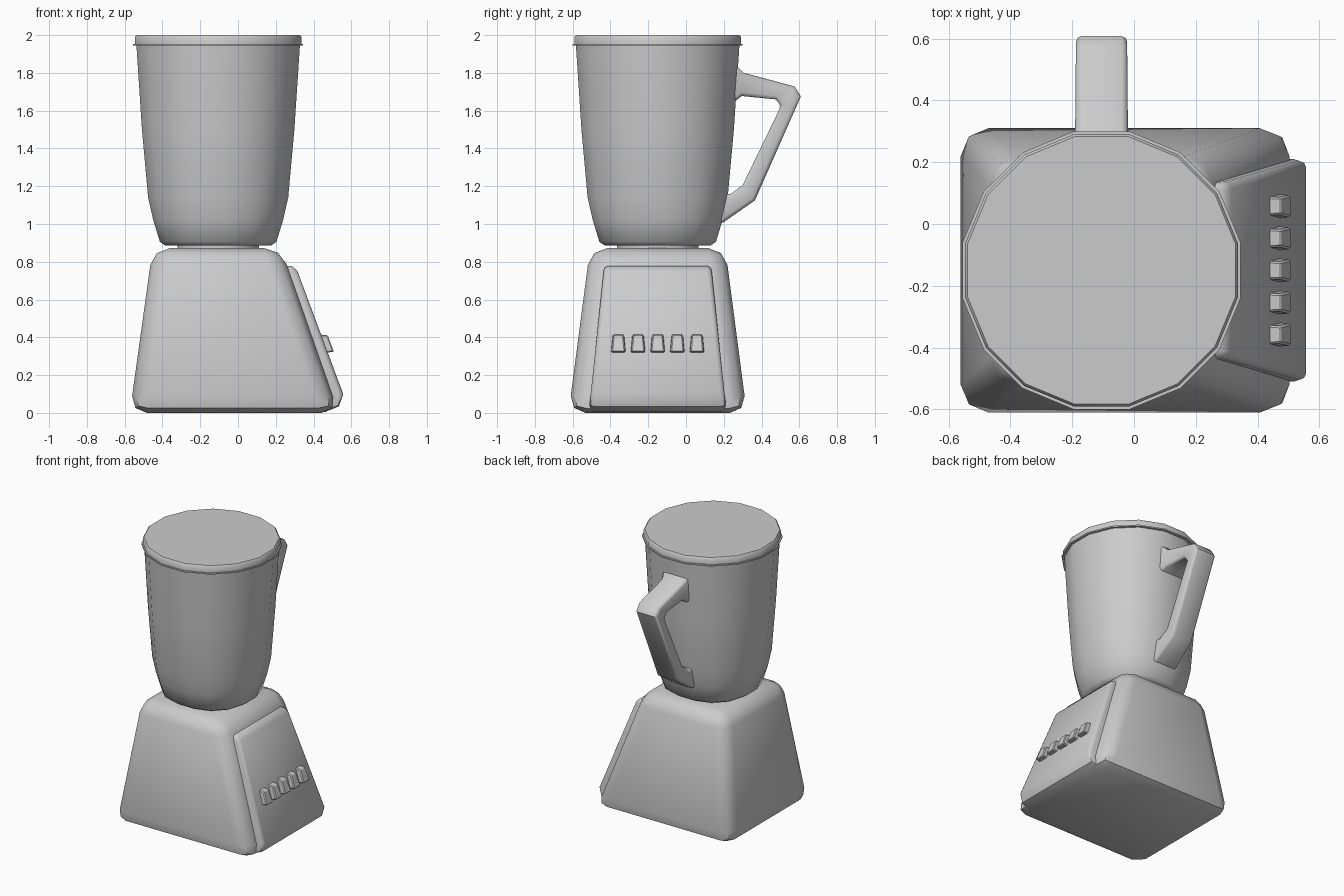
import bpy, bmesh, math
from mathutils import Vector

if "Cube" in bpy.data.objects:
    bpy.data.objects.remove(bpy.data.objects["Cube"])

CX, CY = -0.105, -0.15   # jar axis


def loft(name, rings, bevel=0.0, segs=2, bevel_angle=30, sharp=45):
    """Skin a list of point rings, cap both ends, bevel the sharp edges."""
    bm = bmesh.new()
    vr = [[bm.verts.new(p) for p in ring] for ring in rings]
    n = len(vr[0])
    for a, b in zip(vr, vr[1:]):
        for i in range(n):
            j = (i + 1) % n
            bm.faces.new((a[i], a[j], b[j], b[i]))
    bm.faces.new(vr[0][::-1])
    bm.faces.new(vr[-1])
    bmesh.ops.recalc_face_normals(bm, faces=bm.faces)
    if bevel:
        bm.normal_update()
        lim = math.radians(bevel_angle)
        edges = [e for e in bm.edges if e.calc_face_angle(0) > lim]
        bmesh.ops.bevel(bm, geom=edges, offset=bevel, segments=segs,
                        profile=0.5, affect='EDGES', clamp_overlap=True)
    bmesh.ops.recalc_face_normals(bm, faces=bm.faces)
    me = bpy.data.meshes.new(name)
    bm.to_mesh(me)
    bm.free()
    me.shade_smooth()
    me.set_sharp_from_angle(angle=math.radians(sharp))
    ob = bpy.data.objects.new(name, me)
    bpy.context.collection.objects.link(ob)
    return ob


def rect(x0, x1, y0, y1, z):
    return [(x0, y0, z), (x1, y0, z), (x1, y1, z), (x0, y1, z)]


def round_ring(r, z, power=2.0, n=16):
    """Ring with flats facing the axes; power > 2 squares it off slightly."""
    pts = []
    for i in range(n):
        a = 2 * math.pi * (i + 0.5) / n
        c, s = math.cos(a), math.sin(a)
        k = (abs(c) ** power + abs(s) ** power) ** (-1 / power)
        k *= r / math.cos(math.pi / n)
        pts.append((CX + k * c, CY + k * s, z))
    return pts


# Motor housing: rounded, tapered block
loft("motor_base", [rect(-0.573, 0.532, -0.622, 0.322, 0.0),
                    rect(-0.452, 0.228, -0.508, 0.208, 0.872)], bevel=0.09)

# Raised sloping control panel on the right side
profile = [(0.20, 0.775), (0.285, 0.778), (0.315, 0.75), (0.557, 0.10),
           (0.535, 0.035), (0.46, 0.004), (0.30, 0.004)]
loft("control_panel",
     [[(x, CY + side * (0.365 - 0.105 * z), z) for x, z in profile]
      for side in (-1, 1)], bevel=0.022, bevel_angle=60)

# Row of five push buttons
for i in range(5):
    y = CY + (i - 2) * 0.104
    rings = []
    for dx, s in ((-0.02, 1.0), (0.034, 0.9)):
        ring = []
        for sy, z in ((-0.04, 0.318), (0.04, 0.318), (0.031, 0.416), (-0.031, 0.416)):
            z = 0.367 + (z - 0.367) * s
            ring.append((0.315 + (0.75 - z) * 0.372 + dx, y + sy * s, z))
        rings.append(ring)
    loft(f"button_{i + 1}", rings, bevel=0.006, segs=1, sharp=30)

# Coupling plate between base and jar
loft("coupling", [round_ring(0.215, 0.85), round_ring(0.215, 0.89)])

# Jar: slightly squared at the foot, round at the rim
jar = [(0.275, 0.885, 2.4), (0.305, 0.905, 2.4), (0.34, 1.02, 2.35),
       (0.368, 1.14, 2.25), (0.402, 1.50, 2.1), (0.433, 1.948, 2.0)]
loft("jar", [round_ring(*p) for p in jar])

# Thin rim flange and lid
loft("jar_rim", [round_ring(0.45, 1.944), round_ring(0.45, 1.953)])
loft("lid", [round_ring(0.441, 1.95), round_ring(0.441, 1.99),
             round_ring(0.433, 2.0)], sharp=40)

# Angular handle: outer point, inner point, half width per section
sections = [((0.20, 1.84), (0.20, 1.65), 0.10),
            ((0.27, 1.836), (0.268, 1.655), 0.10),
            ((0.306, 1.80), (0.296, 1.678), 0.083),
            ((0.575, 1.728), (0.475, 1.66), 0.083),
            ((0.608, 1.675), (0.503, 1.625), 0.083),
            ((0.365, 1.125), (0.30, 1.206), 0.083),
            ((0.20, 1.01), (0.235, 1.158), 0.09),
            ((0.12, 0.98), (0.16, 1.17), 0.10)]
rings = [[(CX - w, *o), (CX + w, *o), (CX + w, *i), (CX - w, *i)]
         for o, i, w in sections]
loft("handle", rings, bevel=0.018, segs=2, bevel_angle=60, sharp=50)
